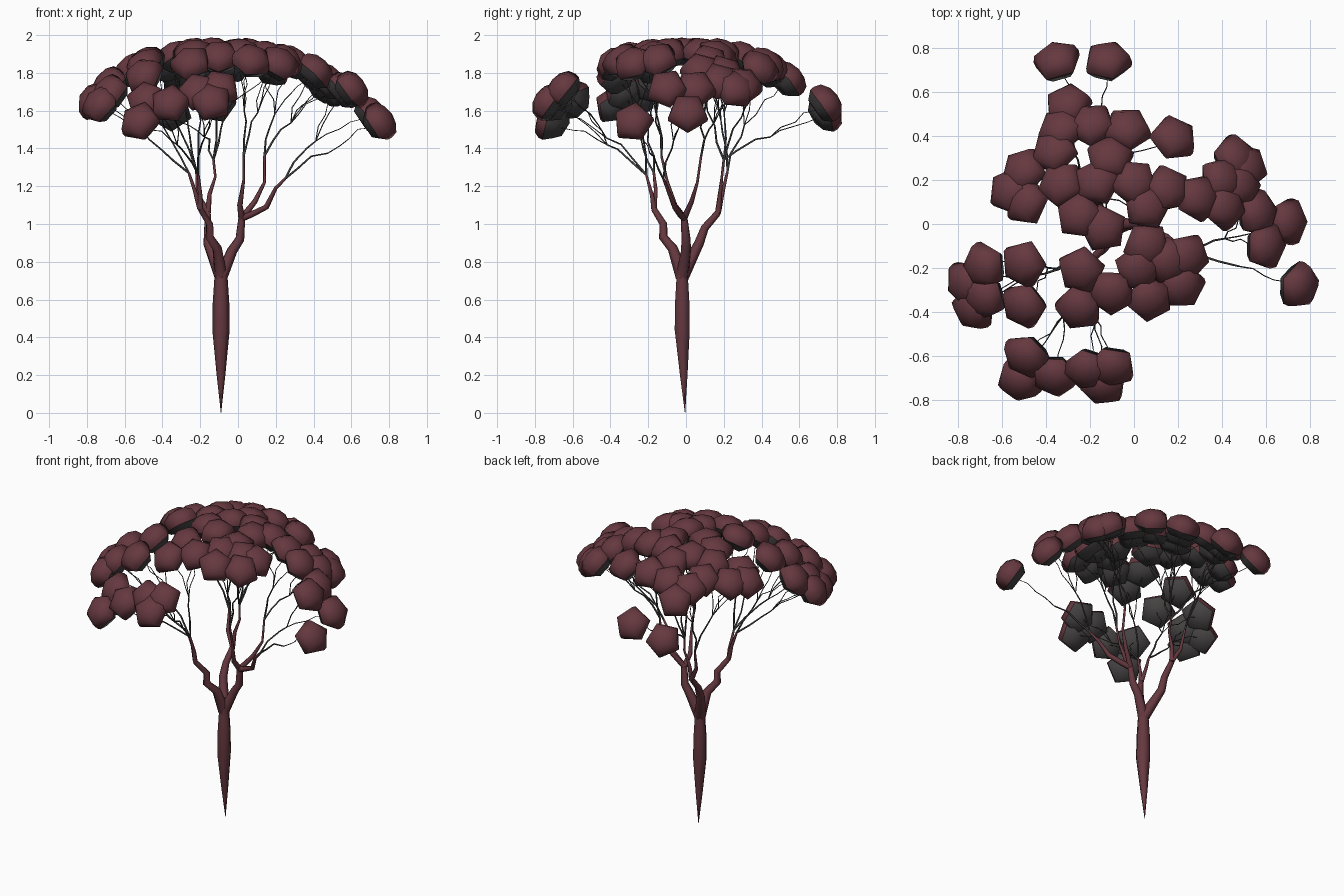
import bpy
import bmesh
import math
import random
from mathutils import Vector

random.seed(4)

default_cube = bpy.data.objects.get("Cube")
if default_cube:
    bpy.data.objects.remove(default_cube, do_unlink=True)


def make_material(name, colour):
    material = bpy.data.materials.new(name)
    material.use_nodes = True
    rgba = (*colour, 1)
    material.diffuse_color = rgba
    material.node_tree.nodes["Principled BSDF"].inputs["Base Color"].default_value = rgba
    return material


maroon = make_material("maroon", (.13, .04, .05))
charcoal = make_material("charcoal", (.06, .055, .055))


def add_branches(name, material, paths):
    """One curve object; every path is a list of (point, radius)."""
    curve = bpy.data.curves.new(name, "CURVE")
    curve.dimensions = "3D"
    curve.bevel_depth = 1
    curve.bevel_resolution = 1
    curve.use_fill_caps = True
    curve.materials.append(material)
    for path in paths:
        spline = curve.splines.new("POLY")
        spline.points.add(len(path) - 1)
        for control, (point, radius) in zip(spline.points, path):
            control.co = (*point, 1)
            control.radius = radius
        spline.use_smooth = True
    branch = bpy.data.objects.new(name, curve)
    bpy.context.collection.objects.link(branch)


def limb_radius(z):
    return max(.007, .034 - .055 * (z - .75))


def limb(name, points):
    """Thick limb that thins with height; returns its tip."""
    points = [Vector(p) for p in points]
    add_branches(name, maroon, [[(p, limb_radius(p.z)) for p in points]])
    return points[-1]


# Canopy: a flat-topped dome on which every leaf clump sits
AXIS = Vector((-.09, 0, 0))


def dome_point(x, y, lift):
    offset = Vector((x, y, 0)) - AXIS
    centre = Vector((x, y, 1.912 + lift - .6 * offset.length ** 2.6))
    normal = Vector((offset.x * 1.9, offset.y * 1.9, 1)).normalized()
    return centre, normal


def clump_mesh():
    """Five-sided domed clump with a dark underside."""
    bm = bmesh.new()
    rings = []
    for radius, height in ((.07, -.066), (.109, -.026), (.112, 0), (.1, .037), (.057, .066)):
        rings.append([bm.verts.new((radius * math.cos(i * math.tau / 5),
                                    radius * math.sin(i * math.tau / 5), height))
                      for i in range(5)])
    bm.faces.new(reversed(rings[0])).material_index = 1
    for level, (low, high) in enumerate(zip(rings, rings[1:])):
        for i in range(5):
            j = (i + 1) % 5
            face = bm.faces.new((low[i], low[j], high[j], high[i]))
            face.material_index = 1 if level == 0 else 0
    crown = bm.verts.new((0, 0, .076))
    for i in range(5):
        bm.faces.new((rings[-1][i], rings[-1][(i + 1) % 5], crown))
    for face in bm.faces:
        face.smooth = True
    for edge in bm.edges:
        indices = {face.material_index for face in edge.link_faces}
        edge.smooth = len(indices) == 1
    mesh = bpy.data.meshes.new("leaf_clump")
    bm.to_mesh(mesh)
    bm.free()
    mesh.materials.append(maroon)
    mesh.materials.append(charcoal)
    return mesh


leaf_mesh = clump_mesh()


def add_clump(x, y, lift=0):
    centre, normal = dome_point(x, y, lift)
    clump = bpy.data.objects.new("leaf_clump", leaf_mesh)
    bpy.context.collection.objects.link(clump)
    clump.matrix_world = Vector((0, 0, 1)).rotation_difference(normal).to_matrix().to_4x4()
    clump.location = centre
    clump.rotation_euler.rotate_axis("Z", random.uniform(0, math.tau))
    return centre - normal * .06


def kinked(start, end, thick, thin, steps=4):
    """Slightly crooked twig that rises before it spreads."""
    path = []
    for i in range(steps + 1):
        t = i / steps
        point = start.lerp(end, t)
        if 0 < i < steps:
            point += Vector([random.uniform(-.014, .014) for _ in range(3)])
            point.z += .02 * math.sin(t * math.pi)
        path.append((point, thick + (thin - thick) * t))
    return path


def spray(name, tip, clumps):
    """A shared stem from the limb tip, forking to each clump."""
    ends = [add_clump(*place) for place in clumps]
    middle = sum(ends, Vector()) / len(ends)
    fork = tip.lerp(middle, .5)
    paths = [kinked(tip, fork, .006, .004, 3)]
    paths += [kinked(fork, end, .0032, .0018) for end in ends]
    add_branches(name, charcoal, paths)


# Spindle trunk
add_branches("trunk", maroon, [[
    (Vector((-.09, y, z)), r) for y, z, r in
    ((-.005, 0, .001), (-.012, .2, .023), (-.02, .44, .046),
     (-.02, .58, .044), (-.02, .7, .036), (-.02, .8, .028))]])

# Main limbs
ROOT = (-.09, -.02, .72)
right_fork = limb("left_limb", [ROOT, (-.03, 0, .86), (.01, 0, .92), (.02, -.01, 1.03)])
centre_tip = limb("left_limb_centre", [right_fork, (.01, -.06, 1.1), (.03, -.1, 1.23), (.03, -.13, 1.36)])
middle_tip = limb("left_limb_middle", [right_fork, (.09, .03, 1.12), (.14, .06, 1.22), (.14, .08, 1.36)])
outer_tip = limb("left_limb_outer", [right_fork, (.07, -.03, 1.05), (.15, -.06, 1.09), (.2, -.1, 1.19), (.25, -.12, 1.24)])
front_fork = limb("front_limb", [ROOT, (-.11, -.07, .87), (-.15, -.12, .93), (-.15, -.12, 1), (-.2, -.17, 1.08)])
front_tip = limb("front_limb_inner", [front_fork, (-.2, -.18, 1.15), (-.21, -.21, 1.26)])
side_tip = limb("front_limb_outer", [front_fork, (-.23, -.16, 1.18), (-.26, -.17, 1.27)])
back_fork = limb("back_limb", [ROOT, (-.16, .07, .9), (-.16, .1, .98), (-.16, .17, 1.06)])
back_tip = limb("back_limb_inner", [back_fork, (-.15, .18, 1.16), (-.12, .19, 1.25), (-.13, .2, 1.34)])
back_side_tip = limb("back_limb_outer", [back_fork, (-.21, .19, 1.15), (-.22, .22, 1.28)])

# Twigs and leaf clumps, grouped by the limb that carries them
spray("left_outer_spray", outer_tip, [(.75, -.28, .065)])
spray("left_side_spray", outer_tip, [(.56, .05), (.6, -.1, .04), (.7, .01)])
spray("left_back_spray", middle_tip, [(.46, .3), (.51, .26), (.4, .2), (.48, .18)])
spray("left_inner_spray", middle_tip, [(.29, .12), (.41, .08), (.15, .16)])
spray("centre_spray", centre_tip, [(.06, -.1), (.02, -.2), (.07, -.34)])
spray("centre_left_spray", centre_tip, [(.16, -.17), (.24, -.15), (.22, -.28)])
spray("front_inner_spray", front_tip, [(-.24, -.21), (-.25, -.38), (-.1, -.31)])
spray("front_spray", front_tip, [(-.21, -.66), (-.1, -.65), (-.14, -.73)])
spray("front_right_spray", front_tip, [(-.49, -.6), (-.52, -.71), (-.36, -.69)])
spray("right_spray", side_tip, [(-.5, -.18), (-.68, -.19), (-.5, -.37)])
spray("right_outer_spray", side_tip, [(-.76, -.27), (-.73, -.38), (-.68, -.33)])
spray("top_spray", back_tip, [(-.25, .04), (-.14, -.02), (.06, .08)])
spray("top_back_spray", back_tip, [(-.17, .19), (0, .19), (-.11, .3)])
spray("back_left_spray", back_tip, [(-.03, .43), (.18, .39), (-.19, .45)])
spray("back_spray", back_tip, [(-.35, .74), (-.12, .74)])
spray("back_right_spray", back_side_tip, [(-.3, .54), (-.33, .43), (-.36, .33)])
spray("back_side_spray", back_side_tip, [(-.5, .24), (-.56, .15), (-.49, .1), (-.33, .18)])
